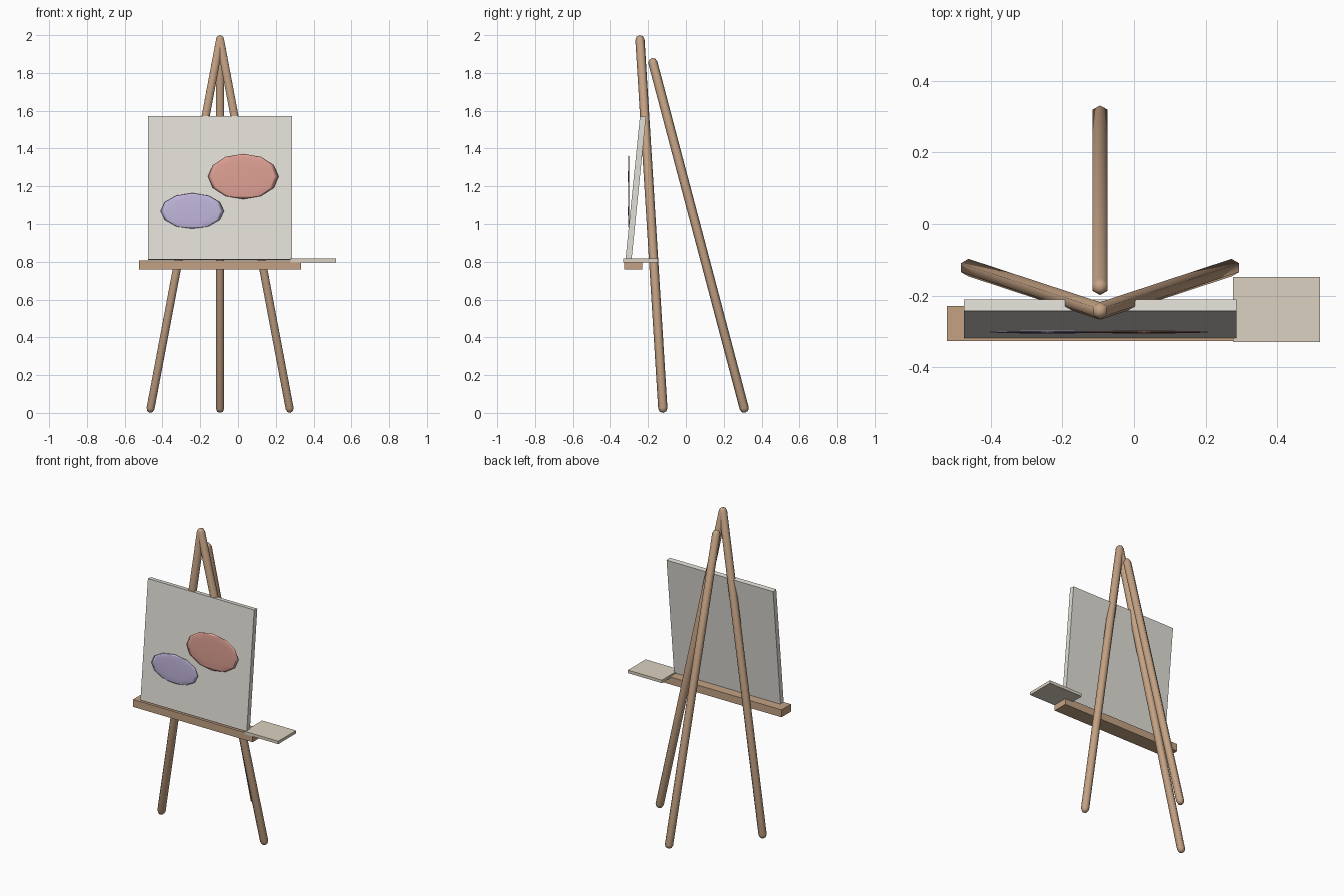
import bpy, bmesh, math
from mathutils import Vector, Matrix

if "Cube" in bpy.data.objects:
    bpy.data.objects.remove(bpy.data.objects["Cube"])


def material(name, rgb):
    m = bpy.data.materials.new(name)
    m.diffuse_color = (*rgb, 1)
    m.use_nodes = True
    m.node_tree.nodes["Principled BSDF"].inputs["Base Color"].default_value = m.diffuse_color
    return m


WOOD = material("wood", (0.55, 0.36, 0.23))
LINEN = material("linen", (0.76, 0.74, 0.68))
PALE_WOOD = material("pale_wood", (0.71, 0.64, 0.53))
CORAL = material("coral_paint", (0.75, 0.36, 0.30))
LILAC = material("lilac_paint", (0.54, 0.47, 0.72))


def finish(name, bm, mat, smooth=False):
    bmesh.ops.recalc_face_normals(bm, faces=bm.faces)
    for f in bm.faces:
        f.smooth = smooth
    me = bpy.data.meshes.new(name)
    bm.to_mesh(me)
    bm.free()
    me.materials.append(mat)
    ob = bpy.data.objects.new(name, me)
    bpy.context.collection.objects.link(ob)
    return ob


def box(name, center, size, mat, tilt=0):
    bm = bmesh.new()
    bmesh.ops.create_cube(bm, size=1, matrix=Matrix.Diagonal((*size, 1)))
    ob = finish(name, bm, mat)
    ob.location = center
    ob.rotation_euler.x = tilt
    return ob


def pole(name, start, end, mat, r=0.0245, sides=6):
    """Six-sided pole with rounded ends; start and end are cap centres."""
    start, end = Vector(start), Vector(end)
    length = (end - start).length
    c = r * math.sqrt(0.5)
    profile = [(0, -r), (c, -c), (r, 0), (r, length), (c, length + c), (0, length + r)]
    bm = bmesh.new()
    vs = [bm.verts.new((0, -x, z)) for x, z in profile]
    es = [bm.edges.new(p) for p in zip(vs, vs[1:])]
    bmesh.ops.spin(bm, geom=vs + es, cent=(0, 0, 0), axis=(0, 0, 1),
                   angle=math.tau, steps=sides)
    bmesh.ops.remove_doubles(bm, verts=bm.verts, dist=1e-4)
    ob = finish(name, bm, mat, True)
    ob.location = start
    ob.rotation_mode = 'QUATERNION'
    ob.rotation_quaternion = Vector((0, 0, 1)).rotation_difference(end - start)
    return ob


def dab(name, center, radii, mat):
    bm = bmesh.new()
    bmesh.ops.create_uvsphere(bm, u_segments=12, v_segments=6, radius=1,
                              matrix=Matrix.Diagonal((*radii, 1)))
    ob = finish(name, bm, mat, True)
    ob.location = center
    return ob


MID = -0.095  # centre line of the easel

# Tripod legs
for side, s in (("left", -1), ("right", 1)):
    pole(f"front_leg_{side}", (MID + s * 0.368, -0.122, 0.0245),
         (MID, -0.243, 1.9755), WOOD)
pole("back_leg", (MID, 0.308, 0.0245), (MID, -0.175, 1.855), WOOD)

# Ledge, leaning canvas and palette
box("ledge", (MID, -0.278, 0.783), (0.857, 0.097, 0.048), WOOD)
box("canvas", (MID, -0.265, 1.19), (0.762, 0.032, 0.762), LINEN, tilt=-0.1)
box("palette", (0.398, -0.239, 0.807), (0.243, 0.182, 0.019), PALE_WOOD)

# Paint shapes standing just in front of the canvas
dab("coral_shape", (0.028, -0.302, 1.252), (0.187, 0.004, 0.12), CORAL)
dab("lilac_shape", (-0.242, -0.302, 1.069), (0.168, 0.004, 0.095), LILAC)
